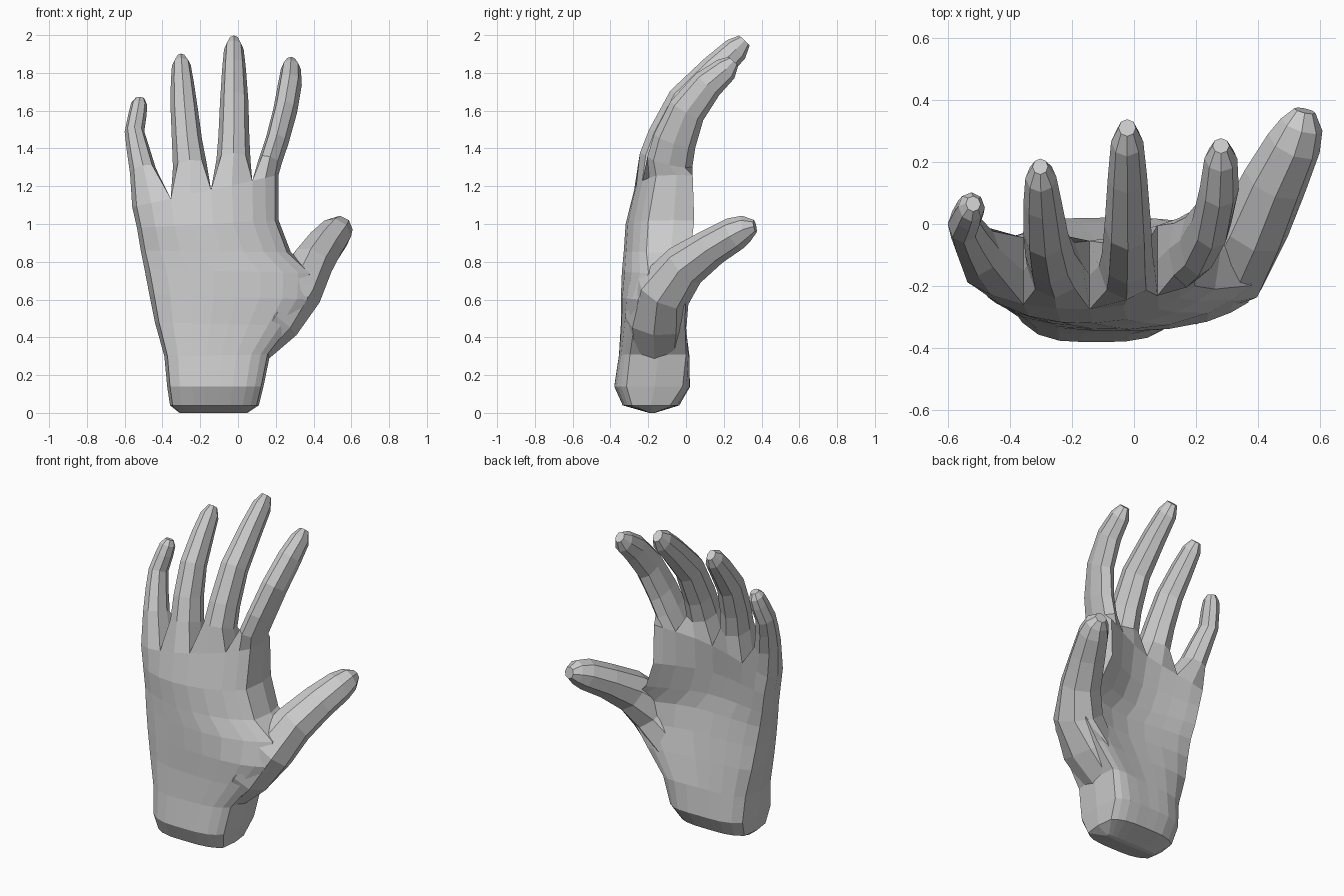
import bpy, bmesh, math
from mathutils import Vector

# spread of the knuckle points across the palm; every second one is a web between fingers
SPREAD = (0.03, 0.13, 0.263, 0.4, 0.538, 0.68, 0.82, 0.91, 0.975)


def bridge(bm, a, b):
    n = len(a)
    for i in range(n):
        bm.faces.new((a[i], a[(i + 1) % n], b[(i + 1) % n], b[i]))


def tube(bm, path, start=None):
    """Octagonal tube along (x, y, z, half width, half depth), grown from a start loop."""
    pts = [Vector(p[:3]) for p in path]
    last = start
    for i, (c, p) in enumerate(zip(pts, path)):
        t = (pts[min(i + 1, len(pts) - 1)] - pts[max(i - 1, 0)]).normalized()
        side = Vector((1, 0, 0))
        side = (side - t * side.dot(t)).normalized()
        deep = t.cross(side)
        loop = []
        for k in range(8):
            a = math.radians(225 + 45 * k)
            loop.append(bm.verts.new(c + side * p[3] * math.cos(a) + deep * p[4] * math.sin(a)))
        if last:
            bridge(bm, last, loop)
        else:
            bm.faces.new(loop)
        last = loop
    bm.faces.new(last)


def palm_ring(bm, zl, zr, xl, xr, yc, d, al, ar, pad):
    """Back points, right edge, front points, left edge; edges bend to the palm side,
    and a pad thickens the palm on the thumb side."""
    def vert(s, sign):
        u = 2 * s - 1
        y = yc + (al if u < 0 else ar) * u * u + sign * d * (1 - 0.4 * u ** 4)
        if u > 0:
            y += pad * u * u * (sign + 1) / 2
        return bm.verts.new((xl + (xr - xl) * s, y, zl + (zr - zl) * s))
    return ([vert(s, -1) for s in SPREAD] + [vert(1, 0)]
            + [vert(s, 1) for s in reversed(SPREAD)] + [vert(0, 0)])


def finish(bm, name):
    bmesh.ops.recalc_face_normals(bm, faces=bm.faces)
    mesh = bpy.data.meshes.new(name)
    bm.to_mesh(mesh)
    bm.free()
    obj = bpy.data.objects.new(name, mesh)
    bpy.context.collection.objects.link(obj)
    return obj


# palm and wrist: z left, z right, x left, x right, y centre, half depth, bend left, bend right, pad
bm = bmesh.new()
rings = [palm_ring(bm, *r) for r in (
    (0.00, 0.00, -0.31, 0.05, -0.18, 0.015, 0, 0, 0),
    (0.04, 0.04, -0.36, 0.11, -0.185, 0.15, 0, 0, 0),
    (0.14, 0.14, -0.375, 0.135, -0.18, 0.2, 0, 0, 0.03),
    (0.30, 0.31, -0.39, 0.17, -0.175, 0.18, 0, 0, 0.06),
    (0.48, 0.46, -0.44, 0.29, -0.185, 0.16, 0.03, 0.02, 0.06),
    (0.63, 0.60, -0.47, 0.39, -0.2, 0.145, 0.05, 0.05, 0.06),
    (0.76, 0.74, -0.495, 0.40, -0.21, 0.13, 0.07, 0.11, 0.05),
    (0.86, 0.85, -0.515, 0.28, -0.21, 0.12, 0.09, 0.09, 0.08),
    (0.98, 1.02, -0.535, 0.215, -0.2, 0.12, 0.09, 0.09, 0.09),
    (1.09, 1.26, -0.56, 0.215, -0.165, 0.11, 0.06, 0.09, 0.05))]
bm.faces.new(rings[0])
for a, b in zip(rings, rings[1:]):
    bridge(bm, a, b)

# fingers grown out of the top palm ring
little_finger = [
    (-0.503, -0.085, 1.28, 0.07, 0.088), (-0.53, -0.04, 1.40, 0.06, 0.075),
    (-0.548, 0.0, 1.49, 0.052, 0.066), (-0.532, 0.035, 1.58, 0.048, 0.06),
    (-0.523, 0.055, 1.635, 0.043, 0.05), (-0.518, 0.065, 1.665, 0.024, 0.026)]
ring_finger = [
    (-0.255, -0.135, 1.31, 0.09, 0.108), (-0.27, -0.1, 1.44, 0.08, 0.1),
    (-0.285, -0.03, 1.61, 0.072, 0.09), (-0.295, 0.075, 1.75, 0.061, 0.076),
    (-0.3, 0.15, 1.84, 0.05, 0.062), (-0.302, 0.185, 1.88, 0.025, 0.034)]
middle_finger = [
    (-0.024, -0.138, 1.34, 0.09, 0.112), (-0.022, -0.098, 1.46, 0.082, 0.105),
    (-0.02, -0.005, 1.65, 0.075, 0.096), (-0.021, 0.155, 1.82, 0.063, 0.08),
    (-0.022, 0.265, 1.925, 0.052, 0.068), (-0.022, 0.31, 1.972, 0.028, 0.038)]
index_finger = [
    (0.17, -0.085, 1.33, 0.062, 0.122), (0.207, -0.06, 1.44, 0.062, 0.115),
    (0.25, 0.005, 1.60, 0.064, 0.1), (0.275, 0.115, 1.74, 0.063, 0.084),
    (0.28, 0.212, 1.82, 0.053, 0.066), (0.28, 0.252, 1.862, 0.027, 0.034)]
top = rings[-1]
back, right, front, left = top[:9], top[9], top[10:19][::-1], top[19]
webs = [left] + [bm.verts.new((back[j].co + front[j].co) / 2) for j in (2, 4, 6)] + [right]
for i, path in enumerate((little_finger, ring_finger, middle_finger, index_finger)):
    j = 2 * i
    tube(bm, path, back[j:j + 3] + [webs[i + 1]] + front[j:j + 3][::-1] + [webs[i]])
hand = finish(bm, "hand")

# thumb fused into the bulge at the side of the palm
bm = bmesh.new()
tube(bm, [
    (0.0, -0.165, 0.2, 0.05, 0.1), (0.08, -0.165, 0.33, 0.09, 0.14),
    (0.2, -0.16, 0.49, 0.135, 0.165), (0.312, -0.12, 0.645, 0.138, 0.15),
    (0.387, -0.005, 0.78, 0.118, 0.122), (0.455, 0.14, 0.88, 0.106, 0.1),
    (0.515, 0.26, 0.95, 0.09, 0.09), (0.54, 0.32, 0.978, 0.07, 0.07),
    (0.55, 0.365, 0.988, 0.035, 0.035)])
thumb = finish(bm, "thumb")
mod = hand.modifiers.new("fuse_thumb", 'BOOLEAN')
mod.operation = 'UNION'
mod.solver = 'EXACT'
mod.object = thumb
bpy.context.view_layer.objects.active = hand
bpy.ops.object.modifier_apply(modifier=mod.name)
bpy.data.objects.remove(thumb)
